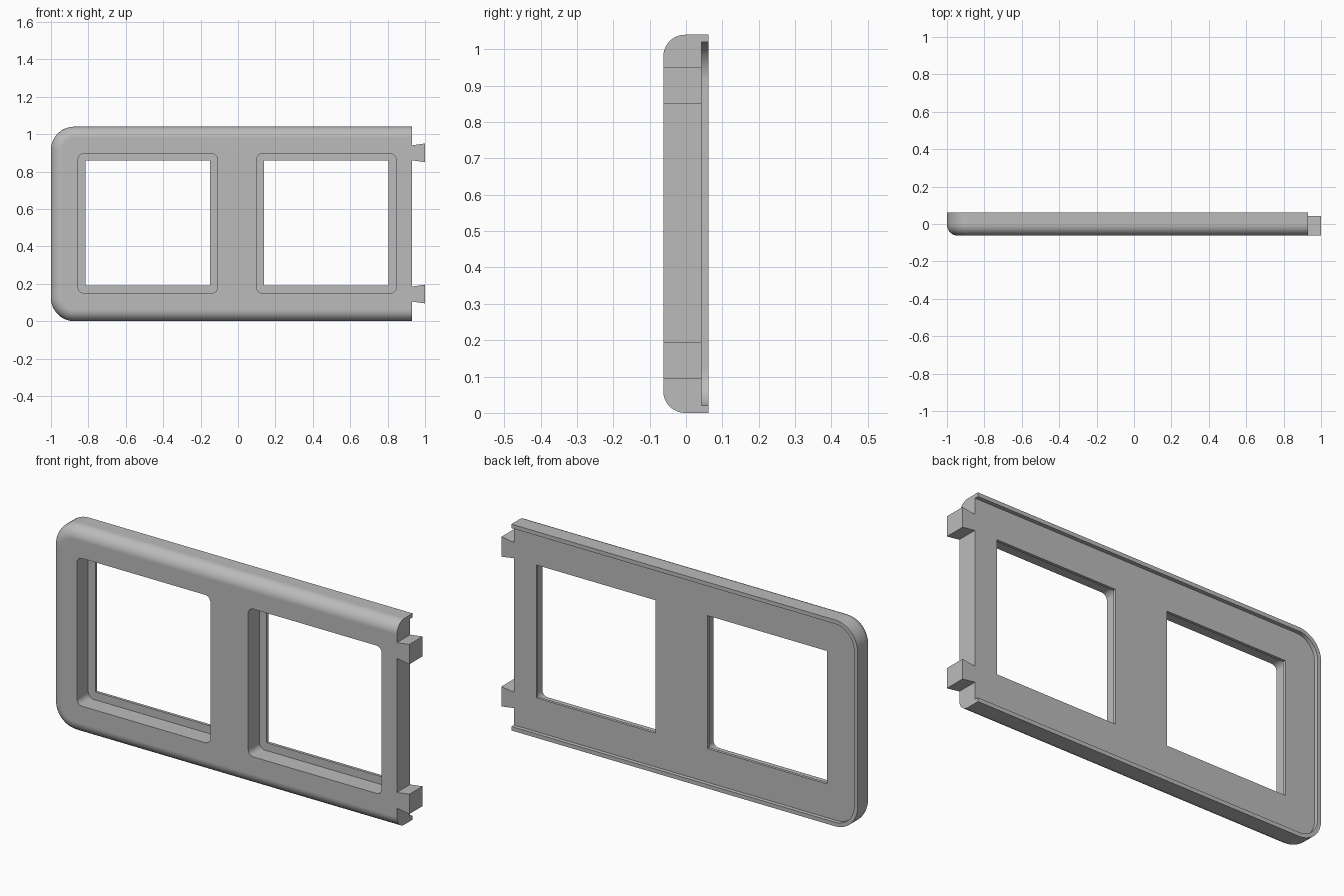
import bpy, bmesh, math

cube = bpy.data.objects.get("Cube")
if cube:
    bpy.data.objects.remove(cube, do_unlink=True)

LEFT, END, TIP, HEIGHT = -1.0, 0.93, 1.0, 1.04
FRONT, FLOOR, BACK = -0.0625, 0.0425, 0.0625
LIP, ROUND, CORNER = 0.02, 0.06, 0.125

grey = bpy.data.materials.new("light_grey")
grey.use_nodes = True
grey.diffuse_color = (0.5, 0.5, 0.5, 1)
grey.node_tree.nodes["Principled BSDF"].inputs["Base Color"].default_value = (0.5, 0.5, 0.5, 1)


def make_object(name, bm):
    bmesh.ops.recalc_face_normals(bm, faces=bm.faces)
    mesh = bpy.data.meshes.new(name)
    bm.to_mesh(mesh)
    bm.free()
    mesh.materials.append(grey)
    obj = bpy.data.objects.new(name, mesh)
    bpy.context.collection.objects.link(obj)
    return obj


def arc(cx, cz, r, start, steps=12):
    """Quarter circle, counter-clockwise from the start angle."""
    angles = [start + math.pi / 2 * i / steps for i in range(steps + 1)]
    return [(cx + r * math.cos(a), cz + r * math.sin(a)) for a in angles]


def outline(inset):
    """Panel outline: rounded on the hinge-free side, square at the tab end."""
    r = CORNER - inset
    x = LEFT + CORNER
    return ([(END, HEIGHT - inset)]
            + arc(x, HEIGHT - CORNER, r, math.pi / 2)
            + arc(x, CORNER, r, math.pi)
            + [(END, inset)])


def prism(name, points, y0, y1):
    bm = bmesh.new()
    rings = [[bm.verts.new((x, y, z)) for x, z in points] for y in (y0, y1)]
    for ring in rings:
        bm.faces.new(ring)
    n = len(points)
    for i in range(n):
        j = (i + 1) % n
        bm.faces.new((rings[0][i], rings[0][j], rings[1][j], rings[1][i]))
    return make_object(name, bm)


def rounded_rect(x0, x1, z0, z1, r):
    return (arc(x1 - r, z1 - r, r, 0, 5) + arc(x0 + r, z1 - r, r, math.pi / 2, 5)
            + arc(x0 + r, z0 + r, r, math.pi, 5) + arc(x1 - r, z0 + r, r, 1.5 * math.pi, 5))


# Panel: recessed back, lip, straight side and rounded front edge
sections = [(LIP, FLOOR), (LIP, BACK), (0, BACK)]
for i in range(13):
    a = math.pi / 2 * i / 12
    sections.append((ROUND * (1 - math.cos(a)), FRONT + ROUND * (1 - math.sin(a))))
bm = bmesh.new()
loops = [[bm.verts.new((x, y, z)) for x, z in outline(inset)] for inset, y in sections]
for a, b in zip(loops, loops[1:]):
    for i in range(len(a) - 1):
        bm.faces.new((a[i], a[i + 1], b[i + 1], b[i]))
bm.faces.new(loops[0])
bm.faces.new(loops[-1])
bm.faces.new([l[0] for l in loops] + [l[-1] for l in reversed(loops)])
panel = make_object("panel", bm)

# Windows: rounded front pocket with a thin ledge around a square opening
for side, x0 in (("right", -0.855), ("left", 0.10)):
    x1 = x0 + 0.745
    pocket = prism(side + "_pocket_cutter", rounded_rect(x0, x1, 0.15, 0.895, 0.03), -0.2, 0.028)
    opening = prism(side + "_opening_cutter",
                    [(x0 + 0.04, 0.19), (x1 - 0.04, 0.19), (x1 - 0.04, 0.86), (x0 + 0.04, 0.86)],
                    -0.15, 0.2)
    for cutter in (pocket, opening):
        cutter.hide_render = True
        mod = panel.modifiers.new("cut", "BOOLEAN")
        mod.operation, mod.solver, mod.object = "DIFFERENCE", "EXACT", cutter
        bpy.context.view_layer.objects.active = panel
        bpy.ops.object.modifier_apply(modifier=mod.name)
        bpy.data.objects.remove(cutter, do_unlink=True)

# Smooth rounded edges, flat faces kept flat
bpy.ops.object.select_all(action="DESELECT")
panel.select_set(True)
bpy.context.view_layer.objects.active = panel
bpy.ops.object.shade_smooth_by_angle(angle=math.radians(30))
weighted = panel.modifiers.new("weighted_normals", "WEIGHTED_NORMAL")
weighted.keep_sharp = True

# Dovetail tabs on the square end
for name, z in (("upper_tab", 0.90), ("lower_tab", 0.145)):
    prism(name, [(END, z - 0.04), (TIP, z - 0.05), (TIP, z + 0.05), (END, z + 0.04)], FRONT, FLOOR)
